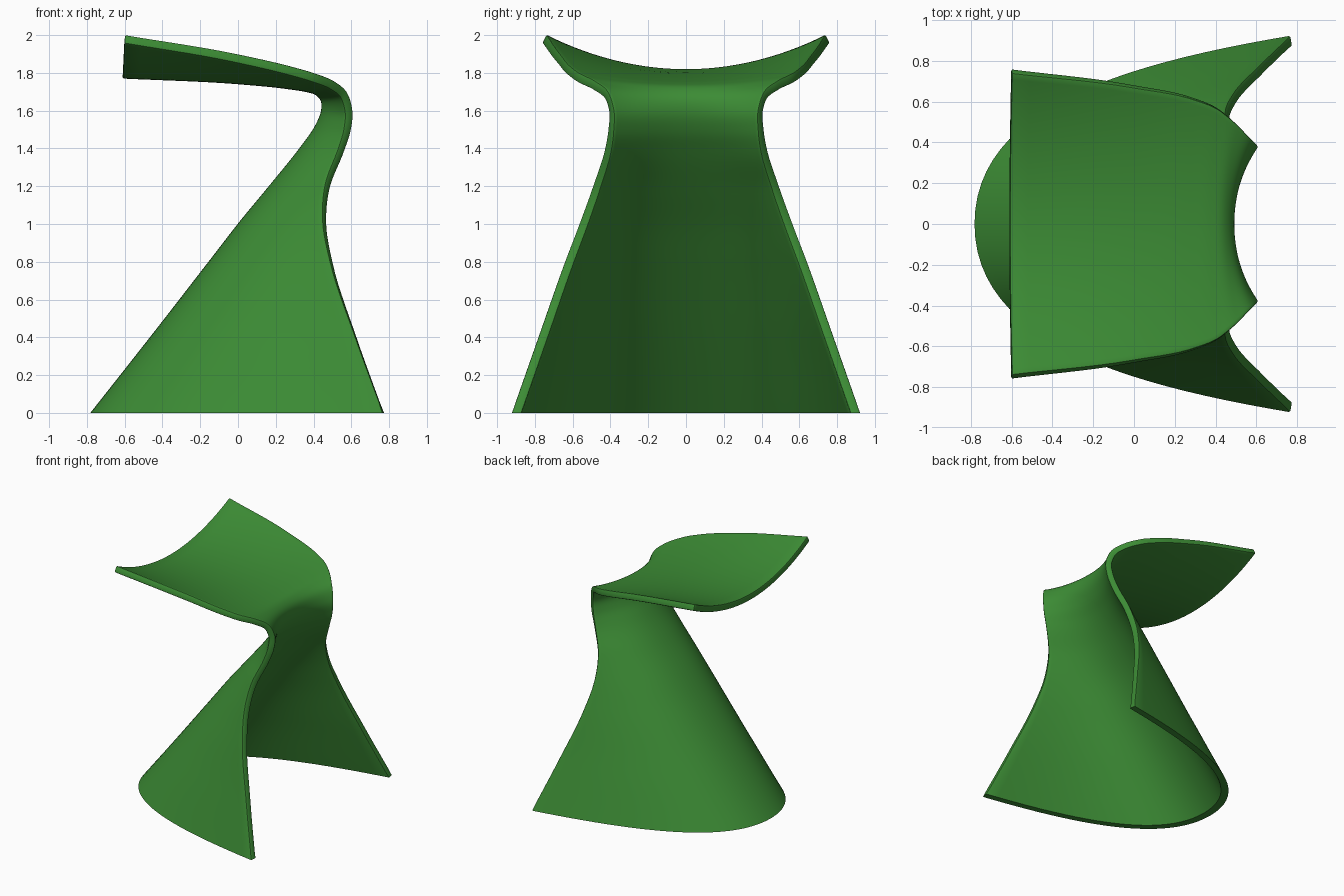
import bpy, bmesh
from mathutils import Vector

if "Cube" in bpy.data.objects:
    bpy.data.objects.remove(bpy.data.objects["Cube"])

HALF = 0.025   # half the sheet thickness
NU = 48        # columns across the sheet
SUB = 7        # rows between two stations

# Stations along the sheet, from the floor up, round the fold and over the seat:
# centre x, z | side edge x, y, z | curve fullness a, b, c
STATIONS = [
    (-.75, 0,      .77, .897, 0,      .60, .84, .44),
    (-.435, .4,    .625, .757, .4,    .60, .83, .43),
    (-.125, .8,    .495, .617, .8,    .57, .80, .41),
    (.03, 1.0,     .46, .542, 1.0,    .54, .78, .40),
    (.195, 1.2,    .475, .472, 1.2,   .48, .75, .38),
    (.355, 1.4,    .55, .412, 1.4,    .40, .70, .35),
    (.425, 1.5,    .58, .398, 1.5,    .36, .68, .34),
    (.463, 1.59,   .587, .396, 1.6,   .33, .67, .33),
    (.463, 1.655,  .56, .425, 1.685,  .33, .67, .33),
    (.43, 1.7,     .50, .49, 1.735,   .33, .67, .33),
    (.37, 1.722,   .41, .565, 1.772,  .33, .67, .33),
    (.27, 1.738,   .30, .612, 1.805,  .33, .67, .33),
    (0, 1.765,     0, .675, 1.876,    .33, .67, .33),
    (-.61, 1.795,  -.60, .75, 1.98,   .33, .67, .33),
]


def smooth_rows(stations, sub):
    """Cubic interpolation of the stations, spaced by distance."""
    p = [list(s) for s in stations]
    d = [0]
    for a, b in zip(p, p[1:]):
        d.append(d[-1] + (Vector(b[:5]) - Vector(a[:5])).length)
    n = len(p)

    def slope(i, k):
        if i == 0 or i == n - 1:
            j = min(i, n - 2)
            return (p[j + 1][k] - p[j][k]) / (d[j + 1] - d[j])
        h0, h1 = d[i] - d[i - 1], d[i + 1] - d[i]
        s0, s1 = (p[i][k] - p[i - 1][k]) / h0, (p[i + 1][k] - p[i][k]) / h1
        return (s0 * h1 + s1 * h0) / (h0 + h1)

    rows = []
    for i in range(n - 1):
        h = d[i + 1] - d[i]
        for j in range(sub + (i == n - 2)):
            t = j / sub
            w = (2*t**3 - 3*t*t + 1, (t**3 - 2*t*t + t) * h, 3*t*t - 2*t**3, (t**3 - t*t) * h)
            rows.append([w[0]*p[i][k] + w[1]*slope(i, k) + w[2]*p[i + 1][k] + w[3]*slope(i + 1, k)
                         for k in range(8)])
    return rows


def cross_point(row, u):
    """Point on a symmetric Bezier cross-section, u from -1 to 1."""
    cx, cz, ex, ey, ez, a, b, c = row
    t = abs(u)
    depth = 3 * (1 - t) * t * t * c + t**3
    y = ey * (3 * (1 - t)**2 * t * a + 3 * (1 - t) * t * t * b + t**3)
    return Vector((cx + (ex - cx) * depth, y if u > 0 else -y, cz + (ez - cz) * depth))


# Middle surface of the sheet
rows = smooth_rows(STATIONS, SUB)
grid = [[cross_point(r, 2 * i / NU - 1) for i in range(NU + 1)] for r in rows]
nr = len(grid)


def normal(r, i):
    along = grid[min(r + 1, nr - 1)][i] - grid[max(r - 1, 0)][i]
    across = grid[r][min(i + 1, NU)] - grid[r][max(i - 1, 0)]
    n = across.cross(along).normalized()
    if r == 0:                       # keep the foot flat on the floor
        flat = Vector((n.x, n.y, 0))
        n = flat / flat.length_squared
    return n


# Two skins joined by a rim
bm = bmesh.new()
skins = [[[bm.verts.new(grid[r][i] + normal(r, i) * s * HALF) for i in range(NU + 1)]
          for r in range(nr)] for s in (1, -1)]
for sk in skins:
    for r in range(nr - 1):
        for i in range(NU):
            bm.faces.new((sk[r][i], sk[r][i + 1], sk[r + 1][i + 1], sk[r + 1][i]))
border = ([(0, i) for i in range(NU)] + [(r, NU) for r in range(nr - 1)]
          + [(nr - 1, i) for i in range(NU, 0, -1)] + [(r, 0) for r in range(nr - 1, 0, -1)])
for (r0, i0), (r1, i1) in zip(border, border[1:] + border[:1]):
    bm.faces.new((skins[0][r0][i0], skins[0][r1][i1], skins[1][r1][i1], skins[1][r0][i0]))
bmesh.ops.recalc_face_normals(bm, faces=bm.faces)

# Softly rounded rim, except on the floor
rim = [e for e in bm.edges if len(e.link_faces) == 2 and e.calc_face_angle() > 0.8
       and not all(v.co.z < 0.001 for v in e.verts)]
bmesh.ops.bevel(bm, geom=rim, offset=0.008, segments=2, profile=0.5, affect='EDGES', clamp_overlap=True)

mesh = bpy.data.meshes.new("folded_stool")
bm.to_mesh(mesh)
bm.free()
stool = bpy.data.objects.new("folded_stool", mesh)
bpy.context.collection.objects.link(stool)

green = bpy.data.materials.new("green_plastic")
green.diffuse_color = (0.045, 0.26, 0.035, 1)
green.use_nodes = True
green.node_tree.nodes["Principled BSDF"].inputs["Base Color"].default_value = green.diffuse_color
mesh.materials.append(green)

bpy.context.view_layer.objects.active = stool
stool.select_set(True)
bpy.ops.object.shade_smooth_by_angle(angle=0.7)
